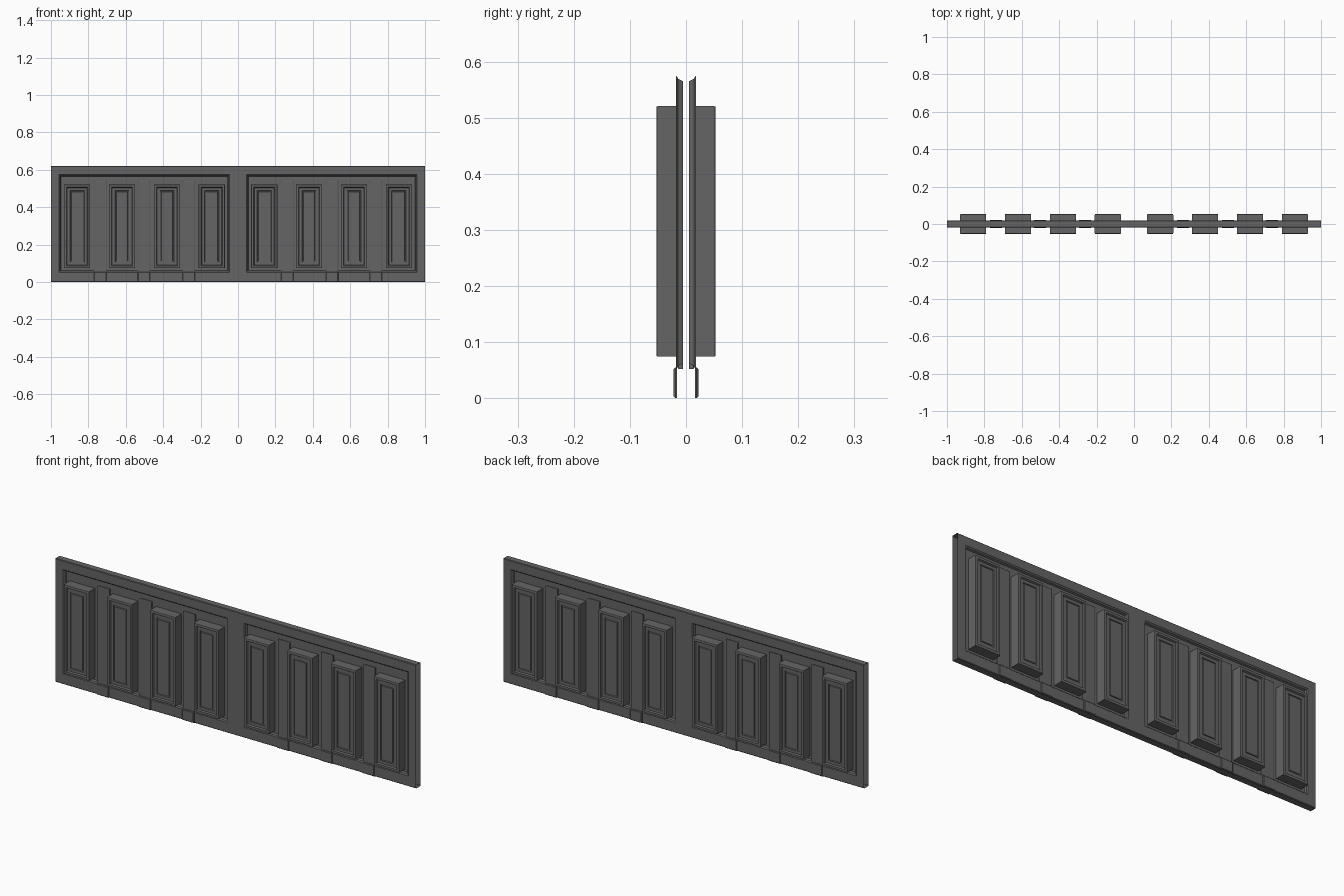
import bpy
import bmesh

cube = bpy.data.objects.get("Cube")
if cube:
    bpy.data.objects.remove(cube, do_unlink=True)

# One dark grey paint for the whole wall panelling
GREY = (0.13, 0.13, 0.13, 1.0)
paint = bpy.data.materials.new("dark_grey_paint")
paint.use_nodes = True
paint.diffuse_color = GREY
bsdf = paint.node_tree.nodes["Principled BSDF"]
bsdf.inputs["Base Color"].default_value = GREY
bsdf.inputs["Roughness"].default_value = 0.7

HEIGHT, FACE = 0.62, -0.018          # wall height, front plane of the frame
OPEN_X, OPEN_Z = (0.045, 0.957), (0.052, 0.575)


def rect(bm, x0, x1, z0, z1, inset, y):
    return [bm.verts.new((x, y, z)) for x, z in (
        (x0 + inset, z0 + inset), (x1 - inset, z0 + inset),
        (x1 - inset, z1 - inset), (x0 + inset, z1 - inset))]


def moulding(bm, box, steps):
    """Nested rectangles stepped by (inset, y), closed by a flat field."""
    loops = [rect(bm, *box, inset, y) for inset, y in steps]
    for a, b in zip(loops, loops[1:]):
        for i in range(4):
            j = (i + 1) % 4
            bm.faces.new((a[i], a[j], b[j], b[i]))
    bm.faces.new(loops[-1])


def finish(name, bm):
    """Make the object and mirror its front onto the back."""
    bmesh.ops.remove_doubles(bm, verts=bm.verts, dist=0.0001)
    mesh = bpy.data.meshes.new(name)
    bm.to_mesh(mesh)
    bm.free()
    mesh.materials.append(paint)
    obj = bpy.data.objects.new(name, mesh)
    bpy.context.collection.objects.link(obj)
    mirror = obj.modifiers.new("back_side", "MIRROR")
    mirror.use_axis = (False, True, False)
    mirror.merge_threshold = 0.0005


# Hollow frame: rails and stiles around two openings, open at both ends
bm = bmesh.new()
xs = (-1, -OPEN_X[1], -OPEN_X[0], OPEN_X[0], OPEN_X[1], 1)
zs = (0.003, *OPEN_Z, HEIGHT - 0.003)
for col in range(5):
    for row in range(3):
        if row == 1 and col in (1, 3):
            continue
        bm.faces.new(rect(bm, xs[col], xs[col + 1], zs[row], zs[row + 1], 0, FACE))
edge_profile = ((0, 0), (FACE + 0.003, 0), (FACE, 0.003))
for (ya, za), (yb, zb) in zip(edge_profile, edge_profile[1:]):
    bm.faces.new([bm.verts.new(p) for p in (
        (-1, ya, za), (1, ya, za), (1, yb, zb), (-1, yb, zb))])
    bm.faces.new([bm.verts.new(p) for p in (
        (-1, yb, HEIGHT - zb), (1, yb, HEIGHT - zb),
        (1, ya, HEIGHT - za), (-1, ya, HEIGHT - za))])
finish("frame", bm)

# Moulded recesses inside the two openings
for side, x0, x1 in (("left", *OPEN_X), ("right", -OPEN_X[1], -OPEN_X[0])):
    bm = bmesh.new()
    moulding(bm, (x0, x1, *OPEN_Z),
             ((0, FACE), (0.003, -0.015), (0.006, -0.014), (0.01, -0.005)))
    finish(side + "_recess", bm)

# Eight raised panels, each with a rounded rim and an inset field
PANEL_STEPS = ((0, -0.005), (0, -0.049), (0.001, -0.052), (0.004, -0.053),
               (0.013, -0.053), (0.017, -0.046), (0.032, -0.046),
               (0.034, -0.042), (0.038, -0.042), (0.04, -0.046))
for side, sign in (("left", 1), ("right", -1)):
    for n in range(4):
        c = sign * (0.14 + 0.24 * n)
        bm = bmesh.new()
        moulding(bm, (c - 0.07, c + 0.07, 0.074, 0.521), PANEL_STEPS)
        finish(f"{side}_raised_panel_{n + 1}", bm)

    # Flat strips between the panels, each standing on a proud foot
    for n, c in enumerate((0.263, 0.503, 0.737)):
        c *= sign
        bm = bmesh.new()
        moulding(bm, (c - 0.033, c + 0.033, 0.052, 0.54),
                 ((0, -0.005), (0, -0.013), (0.003, -0.015)))
        finish(f"{side}_strip_{n + 1}", bm)
        bm = bmesh.new()
        moulding(bm, (c - 0.033, c + 0.033, 0, 0.055),
                 ((0, FACE + 0.002), (0, -0.019), (0.003, -0.022)))
        finish(f"{side}_strip_foot_{n + 1}", bm)
